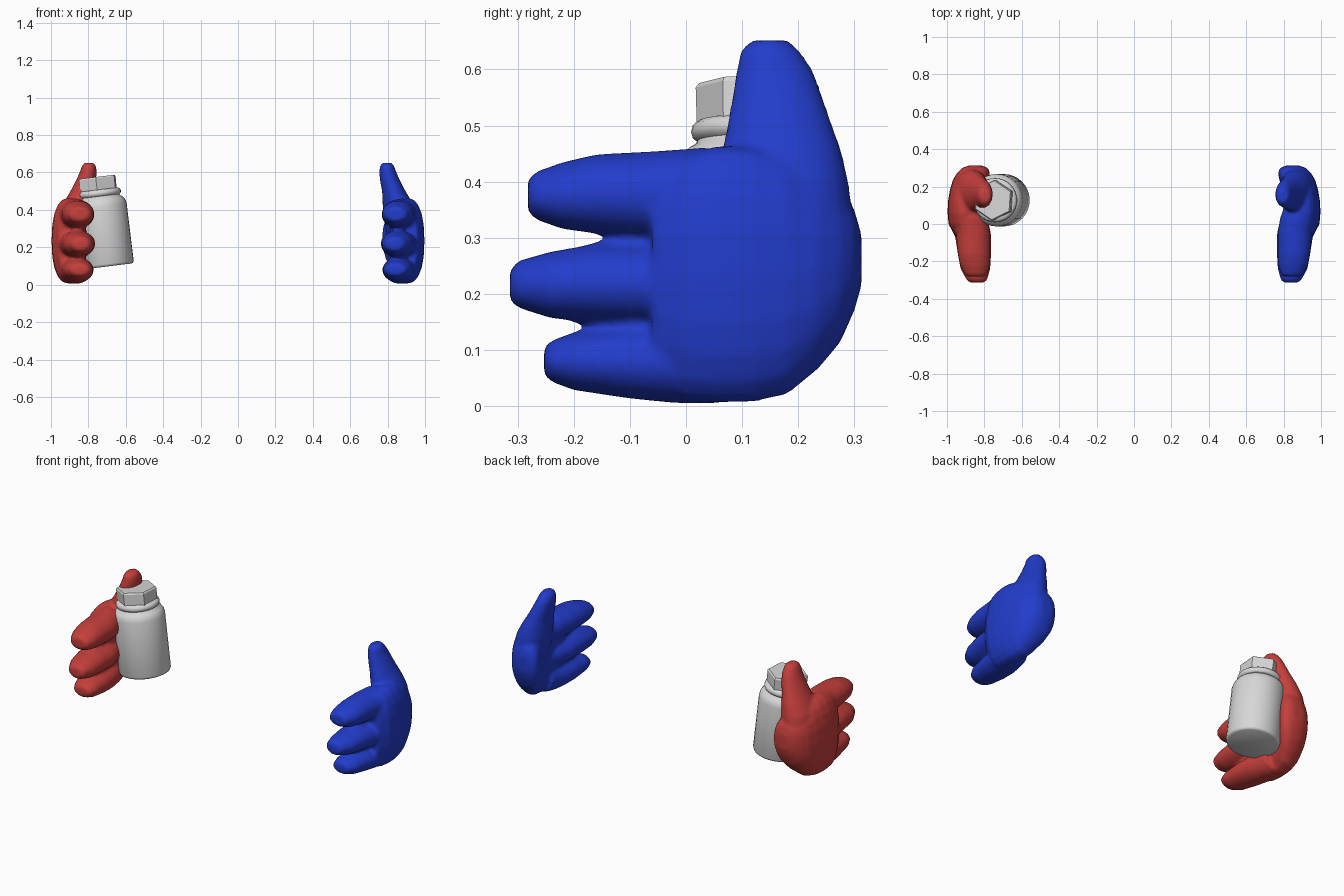
import bpy, bmesh, math
from mathutils import Matrix, Vector

if "Cube" in bpy.data.objects:
    bpy.data.objects.remove(bpy.data.objects["Cube"])


def material(name, rgb):
    m = bpy.data.materials.new(name)
    m.diffuse_color = (*rgb, 1)
    m.use_nodes = True
    m.node_tree.nodes["Principled BSDF"].inputs["Base Color"].default_value = m.diffuse_color
    return m


red = material("red", (0.56, 0.05, 0.045))
blue = material("blue", (0.016, 0.045, 0.6))
grey = material("light grey", (0.68, 0.68, 0.68))


def loft(bm, rings):
    """Bridge closed rings of points and cap both ends."""
    loops = [[bm.verts.new(p) for p in r] for r in rings]
    n = len(loops[0])
    for a, b in zip(loops, loops[1:]):
        for i in range(n):
            j = (i + 1) % n
            bm.faces.new((a[i], a[j], b[j], b[i]))
    bm.faces.new(loops[0][::-1])
    bm.faces.new(loops[-1])


def oval(n, e=1.0):
    """Unit oval; e below 1 makes it squarer."""
    for i in range(n):
        t = 2 * math.pi * i / n
        c, s = math.cos(t), math.sin(t)
        yield (math.copysign(abs(c) ** e, c), math.copysign(abs(s) ** e, s))


def finish(bm, name, mat):
    bmesh.ops.recalc_face_normals(bm, faces=bm.faces)
    me = bpy.data.meshes.new(name)
    bm.to_mesh(me)
    bm.free()
    me.materials.append(mat)
    ob = bpy.data.objects.new(name, me)
    bpy.context.collection.objects.link(ob)
    return ob


# sections running front to back: y, centre x, radius x, centre z, radius z
INDEX = [(-.282, .845, .04, .375, .027), (-.27, .845, .06, .375, .042),
         (-.22, .85, .08, .375, .06), (-.16, .855, .087, .378, .071),
         (-.05, .86, .092, .376, .079), (.03, .875, .095, .378, .083),
         (.10, .89, .085, .37, .08)]
MIDDLE = [(-.314, .84, .035, .215, .027), (-.30, .84, .055, .217, .042),
          (-.24, .848, .08, .216, .06), (-.16, .853, .09, .219, .07),
          (-.05, .862, .098, .217, .073), (.03, .88, .098, .217, .075),
          (.10, .895, .085, .217, .07)]
LITTLE = [(-.253, .845, .035, .08, .022), (-.245, .845, .055, .08, .035),
          (-.20, .85, .075, .08, .052), (-.10, .858, .087, .079, .066),
          (-.02, .867, .09, .078, .073), (.05, .875, .085, .082, .078),
          (.10, .88, .08, .09, .078)]
PALM = [(-.06, .89, .07, .23, .18), (.0, .90, .092, .23, .222),
        (.06, .905, .092, .235, .23), (.12, .903, .092, .235, .228),
        (.18, .892, .093, .235, .215), (.235, .873, .096, .24, .175),
        (.275, .857, .088, .248, .135), (.30, .85, .068, .26, .09),
        (.313, .848, .035, .26, .045)]
# sections running upward: z, centre x, radius x, centre y, radius y
THUMB = [(.22, .885, .08, .18, .11), (.32, .875, .09, .18, .12),
         (.40, .862, .088, .178, .112), (.46, .846, .074, .171, .105),
         (.50, .833, .063, .167, .094), (.55, .815, .055, .163, .081),
         (.60, .801, .046, .158, .068), (.635, .797, .038, .149, .052),
         (.652, .796, .024, .15, .032)]


def hand(name, side, mat):
    bm = bmesh.new()
    for part, e in ((INDEX, 1), (MIDDLE, 1), (LITTLE, 1), (PALM, .85)):
        loft(bm, [[(side * (x + rx * c), y, z + rz * s) for c, s in oval(20, e)]
                  for y, x, rx, z, rz in part])
    loft(bm, [[(side * (x + rx * c), y + ry * s, z) for c, s in oval(20)]
              for z, x, rx, y, ry in THUMB])
    ob = finish(bm, name, mat)
    # fuse the digits and palm into one soft skin
    rm = ob.modifiers.new("fuse", 'REMESH')
    rm.mode = 'VOXEL'
    rm.voxel_size = 0.01
    rm.use_smooth_shade = True
    sm = ob.modifiers.new("soften", 'SMOOTH')
    sm.factor = 0.5
    sm.iterations = 4


hand("red_hand", -1, red)
hand("blue_hand", 1, blue)

# bottle leaning toward the red hand
lean = Matrix.Translation((-.695, .127, .098)) @ Matrix.Rotation(math.radians(-7), 4, 'Y')


def turned(name, profile, sides, phase, angle):
    bm = bmesh.new()
    loft(bm, [[Vector((r * math.cos(phase + 2 * math.pi * i / sides),
                       r * math.sin(phase + 2 * math.pi * i / sides), z))
               for i in range(sides)] for r, z in profile])
    ob = finish(bm, name, grey)
    ob.matrix_world = lean
    bpy.ops.object.select_all(action='DESELECT')
    ob.select_set(True)
    bpy.context.view_layer.objects.active = ob
    bpy.ops.object.shade_smooth_by_angle(angle=math.radians(angle))


turned("bottle_body", [(.128, 0), (.136, .004), (.14, .014), (.14, .325), (.135, .345),
                       (.124, .362), (.110, .371), (.107, .377), (.115, .383),
                       (.118, .393), (.115, .405), (.104, .413)], 32, 0, 50)
turned("hex_cap", [(.108, .405), (.11, .474), (.104, .482)], 6, math.radians(86), 20)
